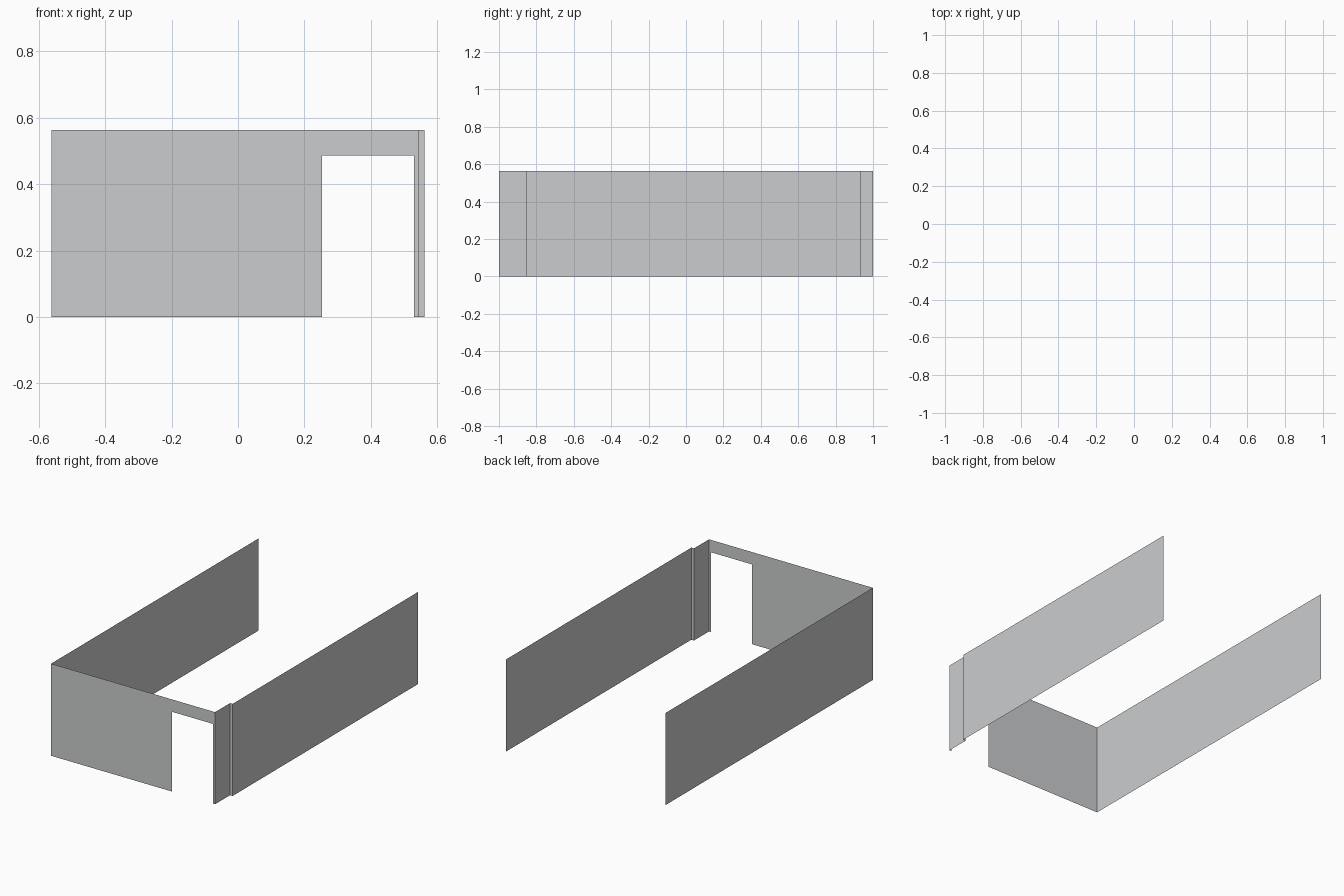
import bpy

if "Cube" in bpy.data.objects:
    bpy.data.objects.remove(bpy.data.objects["Cube"])

# One pale grey for all walls
grey = bpy.data.materials.new("pale_grey")
grey.diffuse_color = (0.6, 0.605, 0.615, 1.0)
grey.use_nodes = True
grey.node_tree.nodes["Principled BSDF"].inputs["Base Color"].default_value = grey.diffuse_color

H = 0.5625                      # wall height
XL, XC, XR = -0.5625, 0.545, 0.5625
YF, YJ, YE, YB = -1.0, -0.855, 0.935, 1.0


def sheet(name, outline, outward):
    """Single flat sheet wall from an outline, facing the outward direction."""
    me = bpy.data.meshes.new(name)
    me.from_pydata(outline, [], [range(len(outline))])
    me.update()
    n = me.polygons[0].normal
    if sum(a * b for a, b in zip(n, outward)) < 0:
        me.flip_normals()
    me.materials.append(grey)
    ob = bpy.data.objects.new(name, me)
    bpy.context.collection.objects.link(ob)
    return ob


def wall(name, p, q, outward):
    """Full-height rectangular wall between two plan points."""
    return sheet(name, [(*p, 0), (*q, 0), (*q, H), (*p, H)], outward)


# Long left wall
wall("left_wall", (XL, YF), (XL, YB), (-1, 0, 0))

# Front wall with doorway
D0, D1, DH = 0.253, 0.53, 0.487
profile = [(XL, 0), (D0, 0), (D0, DH), (D1, DH), (D1, 0), (XC, 0), (XC, H), (XL, H)]
sheet("front_wall", [(x, YF, z) for x, z in profile], (0, -1, 0))

# Right side: short return, small step outward, long wall
wall("right_return", (XC, YF), (XC, YJ), (1, 0, 0))
wall("right_step", (XC, YJ), (XR, YJ), (0, -1, 0))
wall("right_wall", (XR, YJ), (XR, YE), (1, 0, 0))
